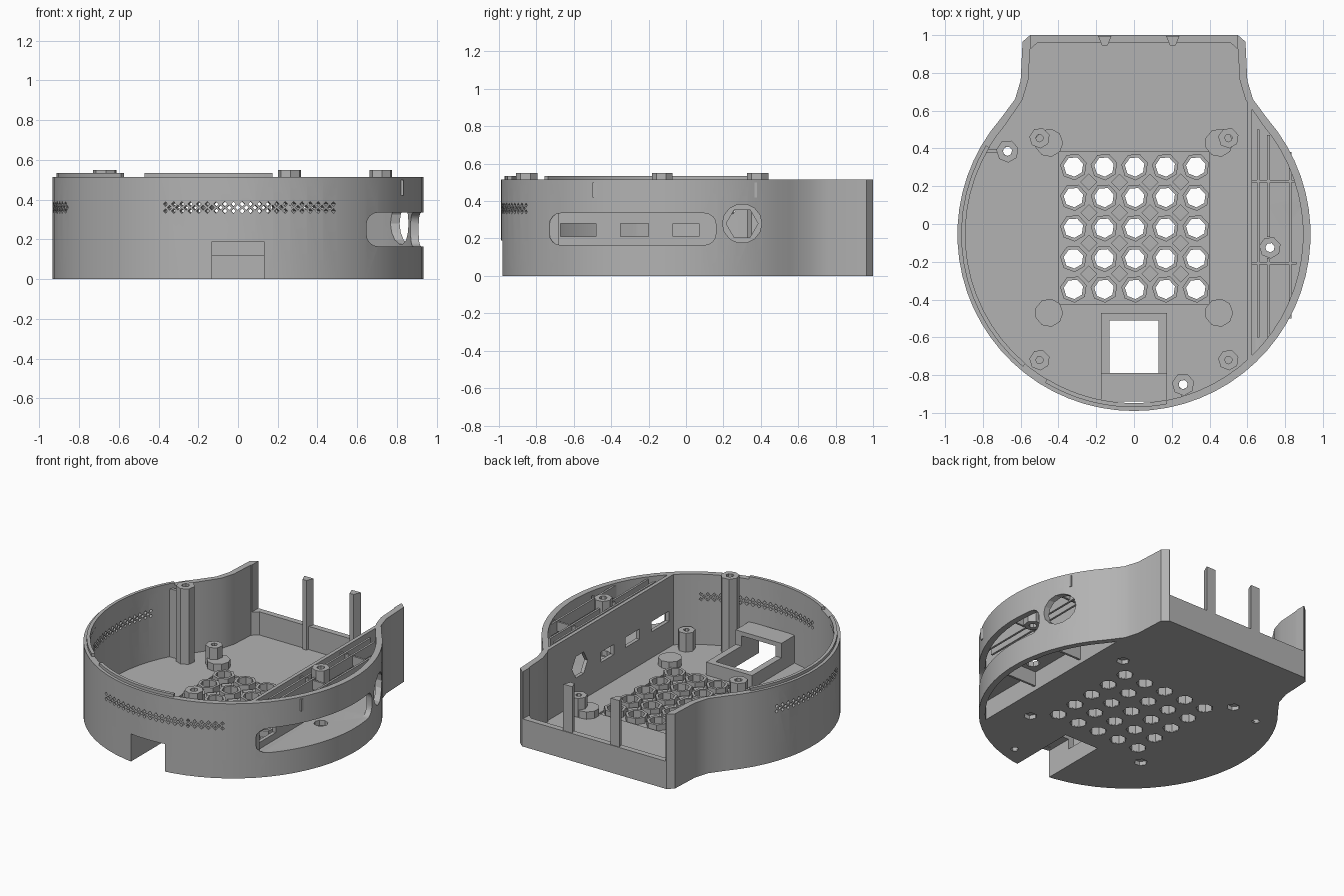
import bpy, bmesh, math
from mathutils import Matrix, Vector

if "Cube" in bpy.data.objects:
    bpy.data.objects.remove(bpy.data.objects["Cube"])

grey = bpy.data.materials.new("plain grey plastic")
grey.diffuse_color = (0.45, 0.45, 0.45, 1)
grey.use_nodes = True
grey.node_tree.nodes["Principled BSDF"].inputs["Base Color"].default_value = grey.diffuse_color
CY, R, H = -0.055, 0.935, 0.515      # circle centre, radius, wall height


def finish(name, bm):
    bmesh.ops.recalc_face_normals(bm, faces=bm.faces)
    me = bpy.data.meshes.new(name)
    bm.to_mesh(me)
    bm.free()
    me.materials.append(grey)
    ob = bpy.data.objects.new(name, me)
    bpy.context.collection.objects.link(ob)
    return ob


def add_prism(bm, pts, z0, z1, mat=Matrix()):
    lo = [bm.verts.new(mat @ Vector((x, y, z0))) for x, y in pts]
    hi = [bm.verts.new(mat @ Vector((x, y, z1))) for x, y in pts]
    bm.faces.new(lo[::-1])
    bm.faces.new(hi)
    n = len(pts)
    for i in range(n):
        j = (i + 1) % n
        bm.faces.new((lo[i], lo[j], hi[j], hi[i]))


def prisms(name, items):
    """items: (points, z0, z1[, matrix])"""
    bm = bmesh.new()
    for it in items:
        add_prism(bm, *it)
    return finish(name, bm)


def rect(x0, x1, y0, y1):
    return [(x0, y0), (x1, y0), (x1, y1), (x0, y1)]


def ngon(x, y, r, n, turn=0.0):
    return [(x + r * math.cos(turn + 2 * math.pi * i / n),
             y + r * math.sin(turn + 2 * math.pi * i / n)) for i in range(n)]


def add_tube(bm, x, y, ro, ri, z0, z1, n):
    rings = [[bm.verts.new((px, py, z)) for px, py in ngon(x, y, r, n, 0.3)]
             for r, z in ((ro, z0), (ro, z1), (ri, z1), (ri, z0))]
    for k in range(4):
        a, b = rings[k], rings[(k + 1) % 4]
        for i in range(n):
            j = (i + 1) % n
            bm.faces.new((a[i], a[j], b[j], b[i]))


def tubes(name, items):
    bm = bmesh.new()
    for it in items:
        add_tube(bm, *it)
    return finish(name, bm)


def cut(ob, cutter):
    mod = ob.modifiers.new("cut", 'BOOLEAN')
    mod.operation, mod.solver, mod.object = 'DIFFERENCE', 'EXACT', cutter
    me = bpy.data.meshes.new_from_object(
        ob.evaluated_get(bpy.context.evaluated_depsgraph_get()))
    ob.modifiers.clear()
    ob.data = me
    bpy.data.objects.remove(cutter)


def outline(t):
    """Round body with a squared neck at the back, inset by t."""
    neck = [(0.55 - t, 1 - t), (0.59 - t, 0.965 - t), (0.60 - t, 0.76), (0.63 - t, 0.66)]
    arc = []
    for i in range(49):
        a = math.radians(41 - 262 * i / 48)
        arc.append(((R - t) * math.cos(a), CY + (R - t) * math.sin(a)))
    return neck + arc + [(-x, y) for x, y in reversed(neck)]


def clip(pts, x0, sign):
    """Keep the side of the polygon where sign * (x - x0) >= 0."""
    out = []
    for (ax, ay), (bx, by) in zip(pts, pts[1:] + pts[:1]):
        if sign * (ax - x0) >= 0:
            out.append((ax, ay))
        if (ax - x0) * (bx - x0) < 0:
            out.append((x0, ay + (by - ay) * (x0 - ax) / (bx - ax)))
    return out


SIDE = Matrix(((0, 0, 1, 0), (1, 0, 0, 0), (0, 1, 0, 0), (0, 0, 0, 1)))  # (y, z) profile along x

# Shell: main room, side room on a raised shelf, hollow below the shelf
inner = outline(0.04)
shell = prisms("shell", [(outline(0), 0, H)])
cut(shell, prisms("c", [(clip(inner, 0.60, -1), 0.03, 1)]))
cut(shell, prisms("c", [(clip(inner, 0.625, 1), 0.165, 1)]))
cut(shell, prisms("c", [(clip(inner, 0.635, 1), -1, 0.13)]))
# open back above a low lip, and front channel
cut(shell, prisms("c", [(rect(-0.545, 0.545, 0.9, 1.2), 0.19, 1)]))
channel = (rect(-0.13, 0.13, -1.2, -0.51), -0.1, 0.19)
cut(shell, prisms("c", [channel]))

# side slot, round port, connector windows
slot = []
for cy, cz, a0 in ((0.10, 0.275, 0), (-0.67, 0.275, 90), (-0.67, 0.225, 180), (0.10, 0.225, 270)):
    for k in range(5):
        a = math.radians(a0 + 22.5 * k)
        slot.append((cy + 0.06 * math.cos(a), cz + 0.06 * math.sin(a)))
cut(shell, prisms("c", [(slot, 0.64, 1.2, SIDE), (ngon(0.3, 0.28, 0.105, 14), 0.64, 1.2, SIDE)]))
cut(shell, prisms("c", [(rect(a, b, 0.21, 0.28), 0.55, 0.66, SIDE)
                        for a, b in ((-0.67, -0.48), (-0.35, -0.20), (-0.07, 0.07))]
           + [(ngon(0.3, 0.28, 0.085, 6), 0.55, 0.66, SIDE)]))

# small diamond vents in the front and left wall
vents = []
for start, end in ((247, 301), (160, 203)):
    n = int((end - start) / 1.35)
    for i in range(n + 1):
        a = math.radians(start + (end - start) * i / n)
        m = Matrix.Translation((0, CY, 0)) @ Matrix.Rotation(a, 4, 'Z') @ SIDE
        for z in ((0.36,) if i % 2 else (0.343, 0.378)):
            vents.append((ngon(0, z, 0.0125, 4), 0.8, 1.1, m))
cut(shell, prisms("c", vents))

# floor grille: recessed square panel with holes
grid = [(-0.32 + 0.162 * i, -0.345 + 0.162 * j) for i in range(5) for j in range(5)]
cut(shell, prisms("c", [(rect(-0.4, 0.4, -0.425, 0.38), 0.018, 0.1)]))
cut(shell, prisms("c", [(ngon(x, y, 0.054, 7, 0.3), -0.1, 0.1) for x, y in grid]))
tubes("grille_rings", [(x, y, 0.072, 0.053, 0.005, 0.06, 7) for x, y in grid])
prisms("grille_diamonds", [(ngon(x + 0.081, y + 0.081, 0.045, 4), 0.01, 0.035)
                           for x, y in grid if x < 0.3 and y < 0.3])

# screw holes in the floor
tall = [(-0.67, 0.385), (0.26, -0.85)]
short = [(sx * 0.5, y) for sx in (-1, 1) for y in (0.455, -0.72)]
feet = [(sx * 0.45, y) for sx in (-1, 1) for y in (0.43, -0.47)]
cut(shell, prisms("c", [(ngon(x, y, 0.026, 6, 0.3), -0.1, 0.1) for x, y in tall]
                  + [(ngon(0.72, -0.125, 0.045, 8), 0.1, 0.2)]))
cut(shell, prisms("c", [(ngon(x, y, 0.042, 6), -0.1, 0.029) for x, y in feet]))

# standoffs, magnet pads and tall screw bosses
prisms("floor_pads", [(ngon(x, y, 0.075, 9), 0.028, 0.08) for x, y in feet])
tubes("standoffs", [(x, y, 0.055, 0.02, 0.025, 0.16, 7) for x, y in short])
tubes("screw_bosses", [(x, y, 0.06, 0.025, 0.01, 0.55, 7) for x, y in tall])
tubes("side_screw_boss", [(0.72, -0.125, 0.058, 0.025, 0.40, 0.55, 7)])
prisms("boss_webs", [(rect(-0.80, -0.72, 0.375, 0.395), 0.03, 0.5),
                     (rect(0.25, 0.27, -0.95, -0.90), 0.03, 0.5)])

# hood over the front cable channel
hood = prisms("channel_frame", [(rect(-0.175, 0.175, -0.80, -0.47), 0.02, 0.12)])
cut(hood, prisms("c", [channel]))
roof = prisms("channel_hood", [(rect(-0.175, 0.175, -0.94, -0.79), 0.02, 0.22)])
cut(roof, prisms("c", [channel]))

# bars bracing the side room
bars = [(rect(x, x + 0.014, a, b), 0.42, 0.50)
        for x, a, b in ((0.65, -0.6, 0.5), (0.705, -0.07, 0.47), (0.705, -0.6, -0.18), (0.82, -0.5, 0.38))]
bars += [(rect(0.61, 0.86, y, y + 0.014), 0.43, 0.495) for y in (0.22, -0.215)]
prisms("side_bars", bars)
prisms("lower_ribs", [(rect(0.63, 0.87, y, y + 0.015), 0.03, 0.14) for y in (0.22, -0.215)])

# tapered posts on the back lip
bm = bmesh.new()
for x in (-0.155, 0.205):
    add_prism(bm, [(x - 0.035, 0.995), (x + 0.035, 0.995), (x + 0.015, 0.945), (x - 0.015, 0.945)], 0.03, 0.51)
finish("back_posts", bm)

# raised lip on the rim
lips = []
for a0, a1 in ((149, 230), (239, 281)):
    ang = [math.radians(a0 + (a1 - a0) * i / 14) for i in range(15)]
    arc = lambda r, s: [(r * math.cos(a), CY + r * math.sin(a)) for a in s]
    lips.append((arc(0.915, ang) + arc(0.893, ang[::-1]), 0.49, 0.535))
prisms("rim_lip", lips)

# smooth curved walls, keep edges crisp
for ob in bpy.context.scene.objects:
    ob.select_set(True)
    bpy.context.view_layer.objects.active = ob
bpy.ops.object.shade_smooth_by_angle(angle=math.radians(25))
